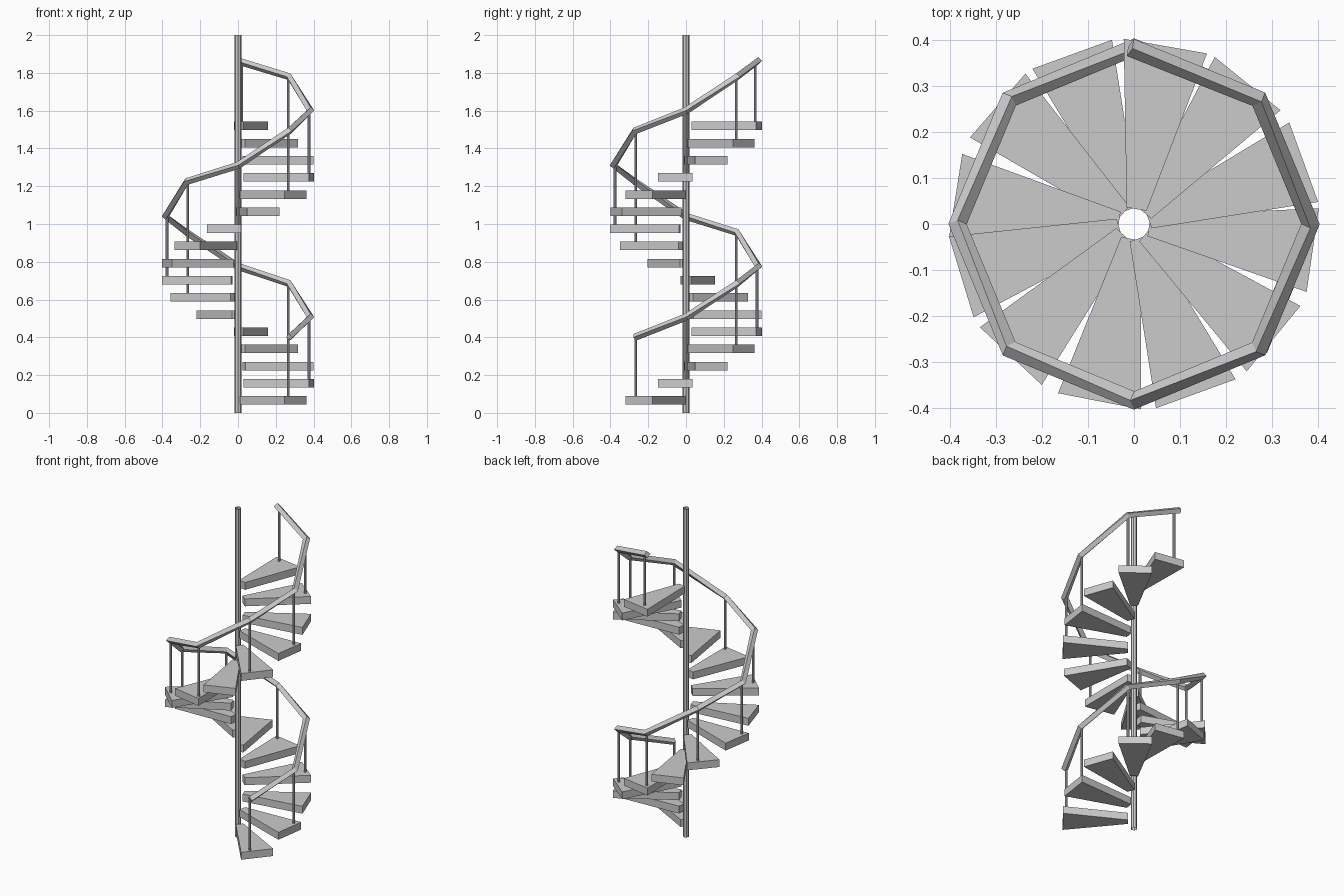
import bpy, bmesh
from math import radians, cos, sin
from mathutils import Vector, Matrix

if "Cube" in bpy.data.objects:
    bpy.data.objects.remove(bpy.data.objects["Cube"])


def add_object(name, bm):
    bmesh.ops.recalc_face_normals(bm, faces=bm.faces[:])
    mesh = bpy.data.meshes.new(name)
    bm.to_mesh(mesh)
    bm.free()
    obj = bpy.data.objects.new(name, mesh)
    bpy.context.collection.objects.link(obj)
    return obj


def tube(name, x, y, z0, z1, radius, sides, caps):
    bm = bmesh.new()
    bmesh.ops.create_cone(bm, segments=sides, radius1=radius, radius2=radius,
                          depth=z1 - z0, cap_ends=caps,
                          matrix=Matrix.Translation((x, y, (z0 + z1) / 2)))
    return add_object(name, bm)


RISE, THICK, FIRST_TOP = 0.0908, 0.045, 0.089

# Central pole, an open tube
tube("center_pole", 0, 0, 0, 2, 0.018, 8, False)

# Wedge treads: twelve slightly uneven directions per turn
directions = [320.6, 351.7, 20, 51, 80, 110, 139, 171, 197, 227, 259, 290]
for i in range(17):
    bm = bmesh.new()
    outline = [(0.033, -0.022), (0.393, -0.092), (0.393, 0.092), (0.033, 0.022)]
    top = FIRST_TOP + RISE * i
    face = bm.faces.new([bm.verts.new((x, y, top - THICK)) for x, y in outline])
    ext = bmesh.ops.extrude_face_region(bm, geom=[face])
    bmesh.ops.translate(bm, vec=(0, 0, THICK),
                        verts=[g for g in ext["geom"] if isinstance(g, bmesh.types.BMVert)])
    bm.transform(Matrix.Rotation(radians(directions[i % 12]), 4, "Z"))
    add_object(f"tread_{i + 1}", bm)

# Handrail path: a corner every 45 degrees, from the lowest tread to the highest
heights = [0.40, 0.507, 0.685, 0.775, 0.955, 1.04, 1.225, 1.31, 1.493, 1.60, 1.78, 1.865]
path = [Vector((0.384 * cos(radians(45 * k - 45)), 0.384 * sin(radians(45 * k - 45)), z))
        for k, z in enumerate(heights)]
path[-1].x = -0.008

# Handrail: diamond section swept along the path
bm = bmesh.new()
rings = []
for k, p in enumerate(path):
    before = (p - path[k - 1]).normalized() if k > 0 else Vector()
    after = (path[k + 1] - p).normalized() if k < len(path) - 1 else Vector()
    tangent = (before + after).normalized()
    side = tangent.cross(Vector((0, 0, 1))).normalized()
    up = side.cross(tangent)
    rings.append([bm.verts.new(p + d) for d in
                  (side * 0.02, up * 0.019, side * -0.02, up * -0.019)])
for a, b in zip(rings, rings[1:]):
    for j in range(4):
        n = (j + 1) % 4
        bm.faces.new((a[j], a[n], b[n], b[j]))
bm.faces.new(rings[0])
bm.faces.new(rings[-1])
add_object("handrail", bm)

# Balusters: one under every handrail corner, standing on the tread below
tread_numbers = [0, 1, 3, 4, 6, 7, 9, 10, 12, 13, 15, 16]
for k, (p, n) in enumerate(zip(path, tread_numbers)):
    x, y = p.x * 0.98, p.y * 0.98
    if k == len(path) - 1:
        x, y = 0.02, 0.367
    tube(f"baluster_{k + 1}", x, y, FIRST_TOP + RISE * n, p.z - 0.005, 0.0075, 8, True)
